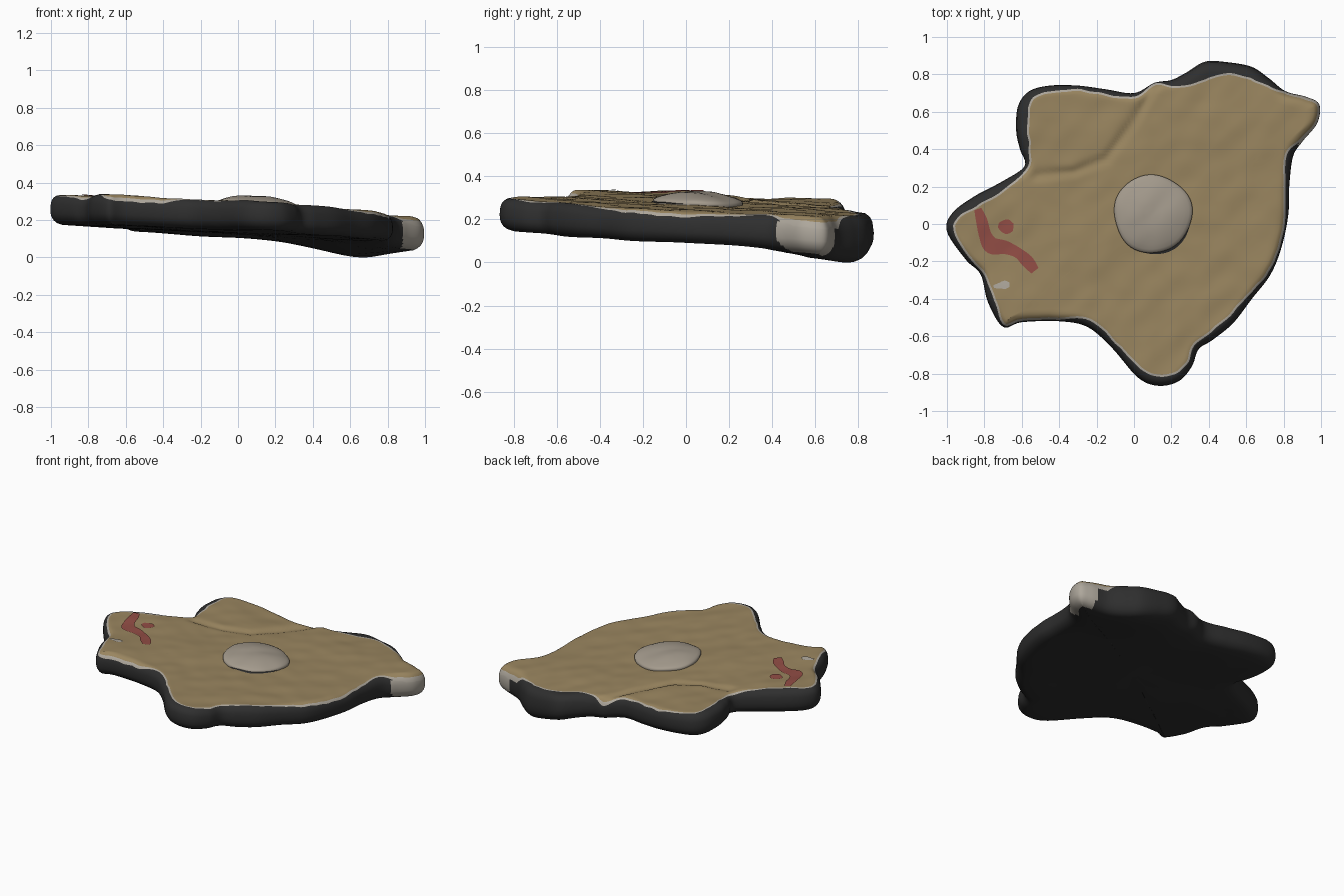
import bpy, bmesh, math
from mathutils import Vector, noise

if "Cube" in bpy.data.objects:
    bpy.data.objects.remove(bpy.data.objects["Cube"])

def mat(name, c):
    m = bpy.data.materials.new(name)
    m.diffuse_color = (*c, 1)
    m.use_nodes = True
    m.node_tree.nodes["Principled BSDF"].inputs["Base Color"].default_value = m.diffuse_color
    return m

BLACK = mat("black_base", (0.028, 0.028, 0.028))
TAN = mat("tan_hide", (0.32, 0.235, 0.115))
PALE = mat("pale_edge", (0.42, 0.385, 0.33))
GREY = mat("warm_grey_disc", (0.37, 0.325, 0.265))
RED = mat("dull_red_stain", (0.29, 0.075, 0.06))

# Outline seen from above, clockwise: x, y, width of the dark border
OUTLINE = [
    (-1, -.04, .045), (-.97, .06, .05), (-.85, .15, .06), (-.70, .23, .05), (-.585, .31, .025),
    (-.61, .40, .06), (-.63, .50, .07), (-.62, .63, .07), (-.56, .71, .05), (-.45, .74, .04),
    (-.30, .74, .03), (-.15, .72, .035), (0, .70, .03), (.11, .755, .014), (.20, .77, .045),
    (.28, .81, .08), (.38, .868, .1), (.50, .865, .07), (.63, .84, .07), (.72, .78, .05),
    (.81, .71, .016), (.92, .68, .014), (.99, .64, .014), (.98, .54, .014), (.90, .44, .018),
    (.85, .36, .045), (.83, .20, .03), (.825, .05, .025), (.79, -.12, .02), (.73, -.27, .025),
    (.63, -.40, .035), (.53, -.53, .05), (.42, -.62, .05), (.345, -.67, .04), (.31, -.76, .04),
    (.24, -.84, .055), (.13, -.865, .06), (.02, -.82, .055), (-.12, -.66, .04), (-.25, -.55, .045),
    (-.40, -.52, .02), (-.60, -.525, .02), (-.70, -.55, .02), (-.78, -.42, .045), (-.82, -.27, .025),
    (-.90, -.19, .03)]
CREASE = [(.12, .76), (0, .55), (-.15, .35), (-.32, .28), (-.52, .26)]
CENTRE = Vector((.05, .05))
DISC = Vector((.1, .055))

def spline(pts, n, closed):
    """Catmull-Rom resampling of points of any dimension."""
    out, k = [], len(pts)
    pick = lambda i: pts[i % k] if closed else pts[max(0, min(k - 1, i))]
    for i in range(k if closed else k - 1):
        a, b, c, d = (pick(i + j) for j in (-1, 0, 1, 2))
        for s in range(n):
            t = s / n
            out.append(tuple(.5 * (2 * q + (r - p) * t + (2 * p - 5 * q + 4 * r - u) * t * t
                       + (3 * q - p - 3 * r + u) * t ** 3) for p, q, r, u in zip(a, b, c, d)))
    return out if closed else out + [tuple(pts[-1])]

def path_dist(x, y, path):
    p, best = Vector((x, y)), 9
    for a, b in zip(path, path[1:]):
        a, b = Vector(a), Vector(b)
        t = max(0, min(1, (p - a).dot(b - a) / (b - a).length_squared))
        best = min(best, (p - a - (b - a) * t).length)
    return best

def z_top(x, y):
    n = noise.noise(Vector((x * 3, y * 3, 1))) * .008 + noise.noise(Vector((x * 9, y * 9, 4))) * .004
    n += noise.noise(Vector(((x - y) * 7, (x + y) * 1.5, 2))) * .004
    return .302 - .055 * x - .03 * y + n - .014 * math.exp(-(path_dist(x, y, CREASE) / .025) ** 2)

def z_bottom(x, y):
    dip = .075 * math.exp(-((x - .65) ** 2 + (y - .78) ** 2) / .1)
    return .145 - .05 * x - .03 * y - dip + noise.noise(Vector((x * 3, y * 3, 7))) * .008

def rounding(d, r):
    u = 1 - min(max(d / r, 0), 1)
    return (1 - u ** 2.4) ** (1 / 2.4)

def finish(name, bm, mats):
    bmesh.ops.recalc_face_normals(bm, faces=bm.faces)
    for f in bm.faces:
        f.smooth = True
    me = bpy.data.meshes.new(name)
    bm.to_mesh(me)
    bm.free()
    for m in mats:
        me.materials.append(m)
    ob = bpy.data.objects.new(name, me)
    bpy.context.collection.objects.link(ob)
    return ob

def bridge(bm, a, b, index=0, closed=True):
    n = len(a)
    for i in range(n if closed else n - 1):
        j = (i + 1) % n
        bm.faces.new((a[i], a[j], b[j], b[i])).material_index = index

# Slab: rings from the underside centre, round the edge, to the top centre
pts = spline(OUTLINE, 7, True)
N = len(pts)
edge = [Vector(p[:2]) for p in pts]
width = [max(.014, p[2] + .006 * noise.noise(Vector((p[0] * 14, p[1] * 14, 9)))) for p in pts]
inward = []
for i in range(N):
    t = edge[(i + 4) % N] - edge[i - 4]
    inward.append(Vector((t.y, -t.x)).normalized())

bm = bmesh.new()
def ring(offset, shrink, top):
    vs = []
    for i in range(N):
        d = offset(width[i])
        p = (edge[i] + inward[i] * d).lerp(CENTRE, shrink)
        d += shrink * (edge[i] - CENTRE).length
        hi, lo = z_top(*p), z_bottom(*p)
        mid = lo + (hi - lo) * .5
        z = mid + ((hi - mid) * rounding(d, .06) if top else (lo - mid) * rounding(d, .085))
        vs.append(bm.verts.new((p.x, p.y, z)))
    return vs

rings = []
for k in range(8):
    rings.append((ring(lambda w: .06, .93 * (1 - k / 7), False), 0))
for off in (.035, .018, .007, .002):
    rings.append((ring(lambda w: off, 0, False), 0))
for f in (0, .08, .22, .45, .75):
    rings.append((ring(lambda w: f * (w - .011), 0, True), 0))
rings.append((ring(lambda w: w - .011, 0, True), 0))
rings.append((ring(lambda w: w, 0, True), 1))
rings.append((ring(lambda w: w + .012, 0, True), 2))
for k in range(40):
    rings.append((ring(lambda w: w + .02, .97 * k / 39, True), 2))
for (a, _), (b, m) in zip(rings, rings[1:]):
    bridge(bm, a, b, m)
bm.faces.new(rings[0][0])
bm.faces.new(rings[-1][0]).material_index = 2
# The right-hand tip shows the pale underside of the hide
for f in bm.faces:
    c = f.calc_center_median()
    if f.material_index == 0 and c.x > .88 and c.y < .69:
        f.material_index = 1
parts = [finish("hide_slab", bm, [BLACK, PALE, TAN])]

# Raised central disc
def disc_point(a, r):
    wob = 1 + .02 * math.sin(3 * a + 1) + .012 * math.sin(5 * a)
    return DISC + Vector((math.cos(a), math.sin(a))) * r * wob

bm = bmesh.new()
prev = None
for r, h in ((.20, -.02), (.208, .0), (.209, .01), (.203, .018), (.19, .025), (.165, .034),
             (.13, .043), (.09, .05), (.05, .054), (.015, .055)):
    cur = []
    for i in range(64):
        p = disc_point(i * math.tau / 64, r)
        cur.append(bm.verts.new((*p, z_top(*p) + h)))
    if prev:
        bridge(bm, prev, cur)
    prev = cur
bm.faces.new(prev)
parts.append(finish("raised_disc", bm, [GREY]))

# Dark torn gap along the front right of the disc
bm = bmesh.new()
rows = []
for r, h in ((.2, .011), (1, .004)):
    row = []
    for i in range(25):
        s = i / 24
        rr = .2 if r < 1 else .209 + .014 * math.sin(math.pi * s)
        p = disc_point(math.radians(-105 + 90 * s), rr)
        row.append(bm.verts.new((*p, z_top(*p) + h)))
    rows.append(row)
bridge(bm, rows[0], rows[1], 0, False)
parts.append(finish("torn_gap", bm, [BLACK]))

# Stains: thin ribbons lying on the hide (x, y, half width)
def ribbon(name, path, material):
    bm = bmesh.new()
    line = spline(path, 8, False)
    rows = []
    for i, (x, y, w) in enumerate(line):
        a, b = line[max(i - 1, 0)], line[min(i + 1, len(line) - 1)]
        side = Vector((a[1] - b[1], b[0] - a[0])).normalized()
        row = []
        for k in range(7):
            p = Vector((x, y)) + side * w * (k / 3 - 1)
            row.append(bm.verts.new((*p, z_top(*p) + .005)))
        rows.append(row)
    for a, b in zip(rows, rows[1:]):
        bridge(bm, a, b, 0, False)
    ob = finish(name, bm, [material])
    if ob.data.polygons[0].normal.z < 0:
        ob.data.flip_normals()
    parts.append(ob)

ribbon("red_streak", [(-.835, .08, .02), (-.815, .02, .03), (-.795, -.06, .034), (-.76, -.115, .045),
                      (-.69, -.125, .036), (-.62, -.155, .028), (-.57, -.20, .034), (-.53, -.25, .024)], RED)
ribbon("red_spot", [(-.725, -.005, .012), (-.705, -.01, .03), (-.675, -.015, .039), (-.645, -.018, .02)], RED)
ribbon("pale_scuff", [(-.75, -.335, .008), (-.72, -.33, .015), (-.69, -.325, .022), (-.665, -.325, .012)], PALE)

# Rest the model on z = 0
low = min(v.co.z for v in parts[0].data.vertices)
for ob in parts:
    for v in ob.data.vertices:
        v.co.z -= low
